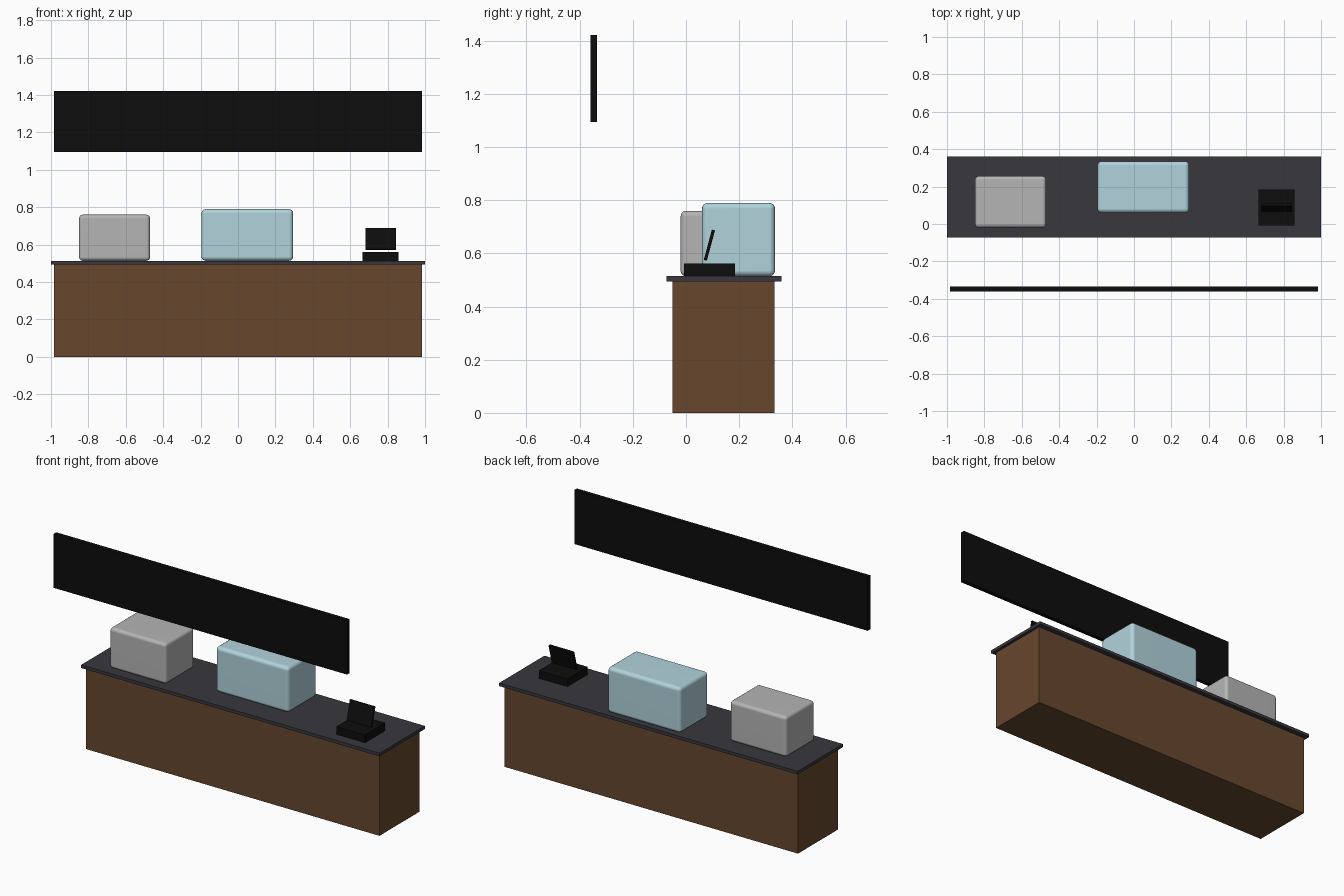
import bpy
import bmesh
from math import radians
from mathutils import Matrix, Vector

cube = bpy.data.objects.get("Cube")
if cube:
    bpy.data.objects.remove(cube, do_unlink=True)


def material(name, rgb):
    mat = bpy.data.materials.new(name)
    mat.use_nodes = True
    mat.diffuse_color = (*rgb, 1)
    bsdf = mat.node_tree.nodes["Principled BSDF"]
    bsdf.inputs["Base Color"].default_value = (*rgb, 1)
    bsdf.inputs["Roughness"].default_value = 0.6
    return mat


wood = material("brown wood", (0.135, 0.063, 0.027))
slate = material("dark slate", (0.04, 0.038, 0.048))
steel = material("light grey", (0.46, 0.46, 0.46))
glass = material("pale blue", (0.44, 0.65, 0.71))
black = material("black", (0.004, 0.004, 0.004))


def box(name, low, high, mat, tilt=0, rounding=0):
    """Box between two corners, optionally tilted about x and rounded."""
    low, high = Vector(low), Vector(high)
    bm = bmesh.new()
    bmesh.ops.create_cube(bm, size=1, matrix=Matrix.Diagonal((*(high - low), 1)))
    mesh = bpy.data.meshes.new(name)
    bm.to_mesh(mesh)
    bm.free()
    mesh.materials.append(mat)
    obj = bpy.data.objects.new(name, mesh)
    obj.location = (low + high) / 2
    obj.rotation_euler.x = radians(tilt)
    bpy.context.collection.objects.link(obj)
    if rounding:
        bevel = obj.modifiers.new("rounded edges", "BEVEL")
        bevel.width = rounding
        bevel.segments = 4
        mesh.shade_smooth()
        normals = obj.modifiers.new("flat sides", "WEIGHTED_NORMAL")
        normals.keep_sharp = True
    return obj


# Counter
box("counter_body", (-0.983, -0.05, 0), (0.983, 0.332, 0.495), wood)
box("counter_top", (-1, -0.073, 0.495), (1, 0.36, 0.514), slate)

# Rounded machines on the counter
box("grey_machine", (-0.85, -0.02, 0.514), (-0.47, 0.256, 0.76), steel, rounding=0.02)
box("blue_display_case", (-0.195, 0.06, 0.514), (0.295, 0.335, 0.79), glass, rounding=0.022)

# Till with a leaning screen
box("till_base", (0.665, -0.008, 0.514), (0.857, 0.185, 0.561), black)
box("till_screen", (0.681, 0.082, 0.572), (0.845, 0.094, 0.69), black, tilt=-15)

# Hanging sign board
box("sign_board", (-0.983, -0.36, 1.095), (0.983, -0.335, 1.422), black)
